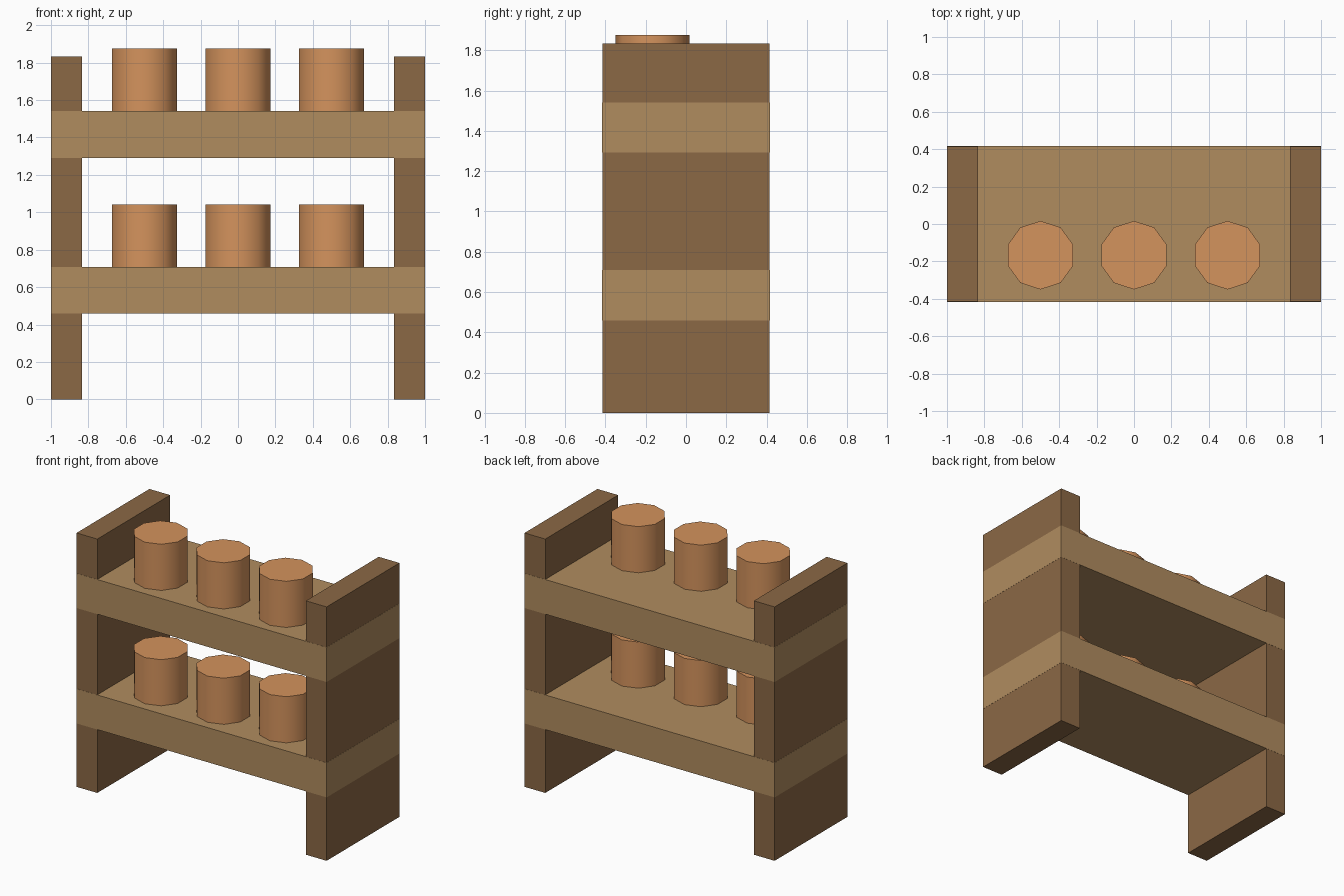
import bpy
import math

if "Cube" in bpy.data.objects:
    bpy.data.objects.remove(bpy.data.objects["Cube"])


def material(name, srgb):
    mat = bpy.data.materials.new(name)
    mat.diffuse_color = [((c / 255 + 0.055) / 1.055) ** 2.4 for c in srgb] + [1.0]
    mat.use_nodes = True
    mat.node_tree.nodes["Principled BSDF"].inputs["Base Color"].default_value = mat.diffuse_color
    return mat


DARK_WOOD = material("dark_wood", (139, 104, 69))
LIGHT_WOOD = material("light_wood", (176, 140, 95))
CLAY = material("clay", (212, 147, 93))


def box(name, size, centre, mat):
    bpy.ops.mesh.primitive_cube_add(size=1, location=centre)
    obj = bpy.context.object
    obj.name = name
    obj.scale = size
    bpy.ops.object.transform_apply(location=False, rotation=False, scale=True)
    obj.data.materials.append(mat)


def pot(name, x, base):
    height = 0.3333
    bpy.ops.mesh.primitive_cylinder_add(
        vertices=10, radius=0.1833, depth=height,
        location=(x, -0.1667, base + height / 2))
    obj = bpy.context.object
    obj.name = name
    obj.data.materials.append(CLAY)
    bpy.ops.object.shade_smooth_by_angle(angle=math.radians(40))


# Side panels, a hair inside the shelf faces so the shelf ends show cleanly
for side, sign in (("left", -1), ("right", 1)):
    box(f"{side}_side_panel", (0.1657, 0.8313, 1.8333),
        (sign * 0.9162, 0, 0.91667), DARK_WOOD)

# Two through shelves, each with a row of three pots near the front
for level, top in (("lower", 0.7083), ("upper", 1.5417)):
    box(f"{level}_shelf", (2.0, 0.8333, 0.25), (0, 0, top - 0.125), LIGHT_WOOD)
    for i in range(3):
        pot(f"{level}_pot_{i + 1}", (i - 1) * 0.5, top)
